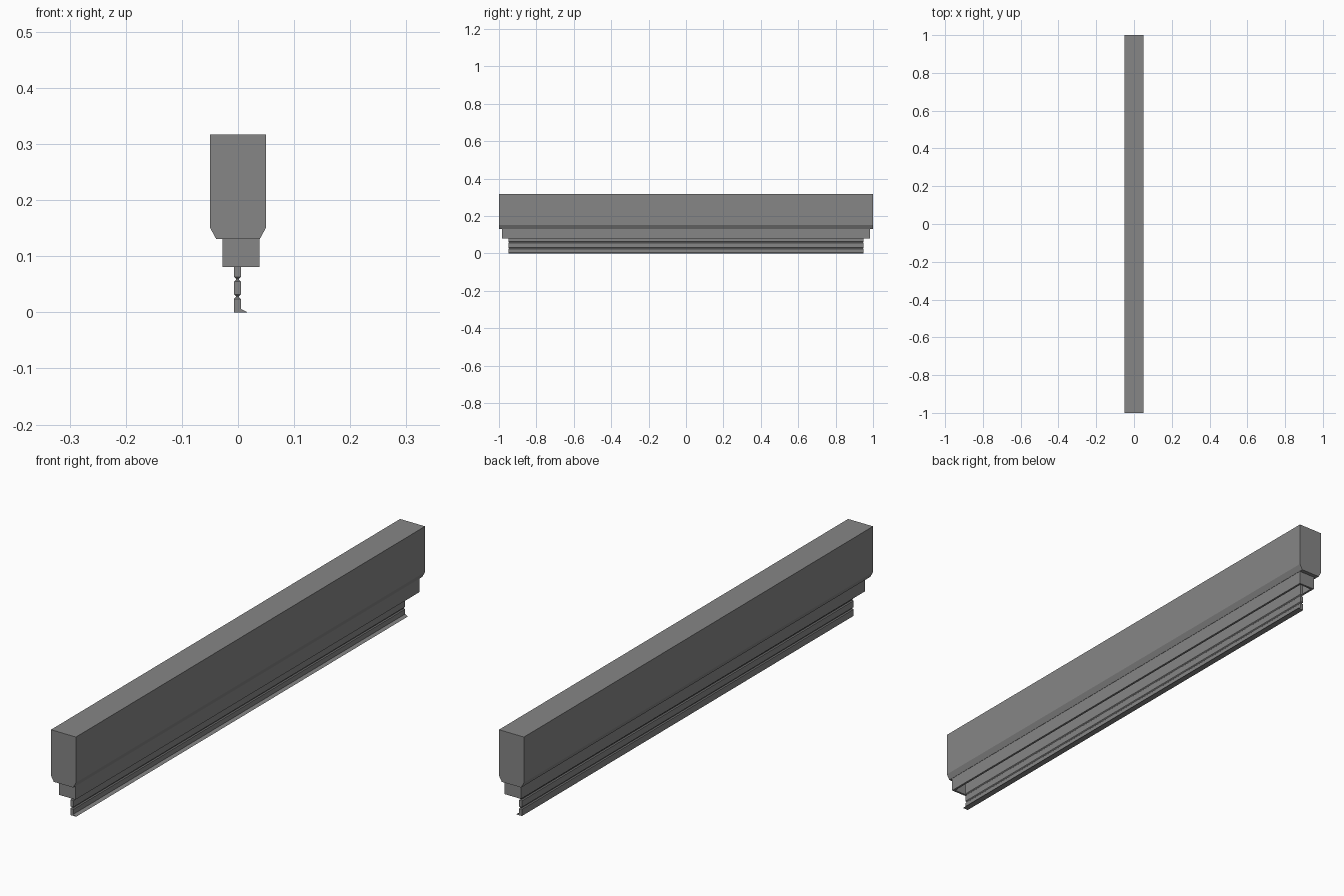
import bpy
import bmesh

cube = bpy.data.objects.get("Cube")
if cube:
    bpy.data.objects.remove(cube, do_unlink=True)

grey = bpy.data.materials.new("mid_grey")
grey.use_nodes = True
colour = (0.24, 0.24, 0.24, 1)
grey.diffuse_color = colour
grey.node_tree.nodes["Principled BSDF"].inputs["Base Color"].default_value = colour


def loft(name, rings):
    """Skin a stack of rectangles (left x, right x, half length, z) and cap both ends."""
    bm = bmesh.new()
    loops = []
    for x0, x1, y, z in rings:
        corners = ((x0, -y), (x1, -y), (x1, y), (x0, y))
        loops.append([bm.verts.new((cx, cy, z)) for cx, cy in corners])
    for a, b in zip(loops, loops[1:]):
        for i in range(4):
            j = (i + 1) % 4
            bm.faces.new((a[i], a[j], b[j], b[i]))
    bm.faces.new(loops[0])
    bm.faces.new(loops[-1])
    bmesh.ops.recalc_face_normals(bm, faces=bm.faces)
    mesh = bpy.data.meshes.new(name)
    bm.to_mesh(mesh)
    bm.free()
    mesh.materials.append(grey)
    obj = bpy.data.objects.new(name, mesh)
    bpy.context.collection.objects.link(obj)
    return obj


# Main beam with chamfered lower edges
loft("beam", [
    (-0.039, 0.039, 1.0, 0.131),
    (-0.05, 0.05, 1.0, 0.151),
    (-0.05, 0.05, 1.0, 0.317),
])

# Hollow holder, open underneath
wall = 0.008
x0, x1, length, bottom, top = -0.028, 0.038, 0.985, 0.081, 0.131
loft("holder", [
    (x0 + wall, x1 - wall, length - wall, top - wall),
    (x0 + wall, x1 - wall, length - wall, bottom),
    (x0, x1, length, bottom),
    (x0, x1, length, top),
])

# Hanging blade with two V grooves running all round
left, right, half = -0.007, 0.005, 0.95
rings = [(left, right, half, 0.0)]
for z in (0.028, 0.059):
    for dz, cut in ((-0.004, 0), (-0.001, 0.003), (0.001, 0.003), (0.004, 0)):
        rings.append((left + cut, right - cut, half - cut, z + dz))
rings.append((left, right, half, top - wall))
loft("blade", rings)

# Sloping toe along the blade's lower edge
loft("blade_toe", [
    (0.003, 0.016, half, 0.0),
    (0.003, 0.015, half, 0.001),
    (0.003, 0.005, half, 0.006),
])
